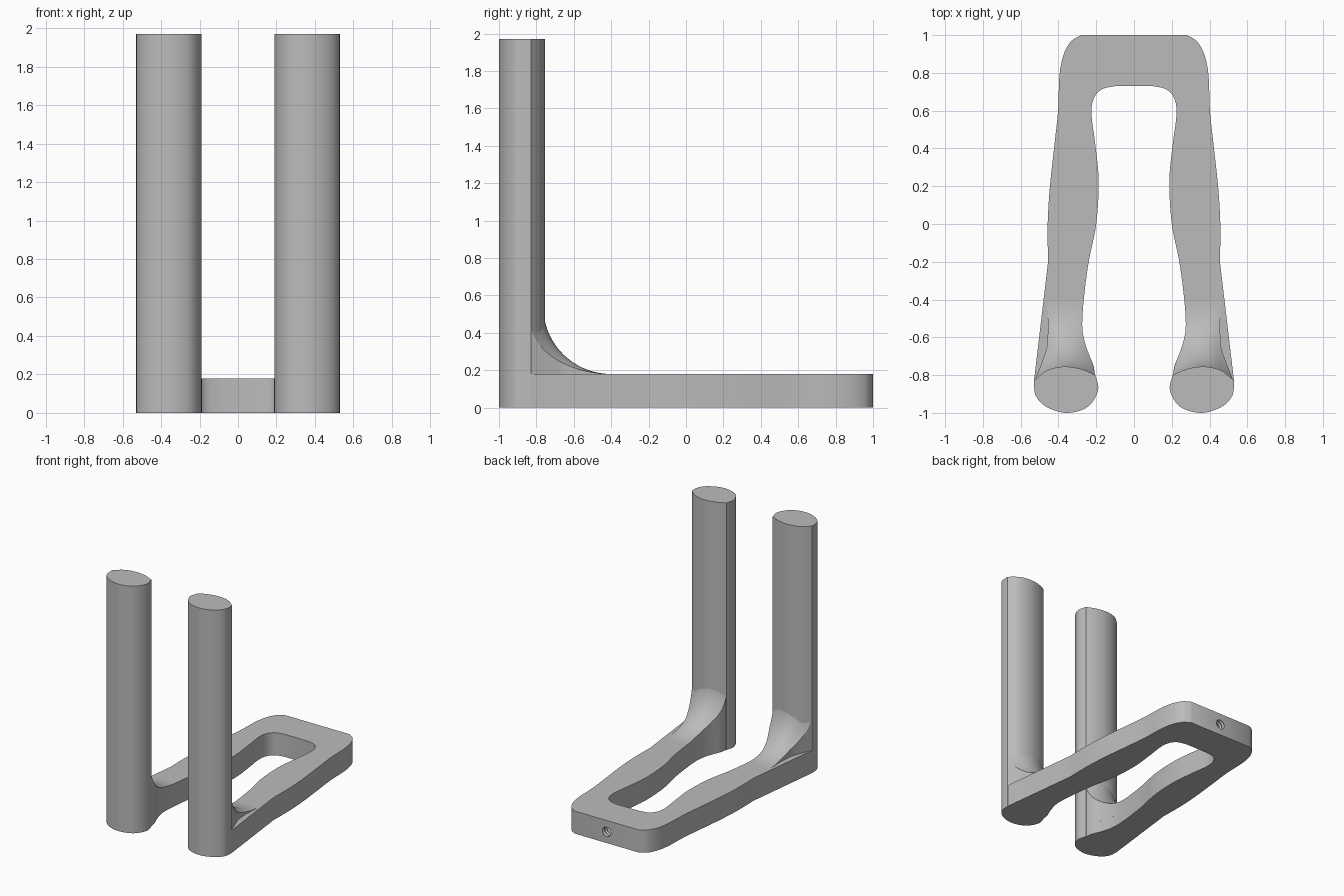
import bpy, bmesh, math
from mathutils import Vector

if "Cube" in bpy.data.objects:
    bpy.data.objects.remove(bpy.data.objects["Cube"])

grey = bpy.data.materials.new("satin grey")
grey.use_nodes = True
grey.diffuse_color = (0.5, 0.5, 0.5, 1)
grey.node_tree.nodes["Principled BSDF"].inputs["Base Color"].default_value = (0.5, 0.5, 0.5, 1)

BASE_H, POST_H = 0.18, 1.97


def spline(pts, steps=6, closed=False):
    """Smooth curve through 2D points."""
    n, out = len(pts), []
    for i in range(n if closed else n - 1):
        ids = [i - 1, i, i + 1, i + 2]
        ids = [k % n if closed else min(max(k, 0), n - 1) for k in ids]
        a, b, c, d = (Vector(pts[k]) for k in ids)
        for j in range(steps):
            t = j / steps
            out.append(b + (c - a) * t / 2 + (a * 2 - b * 5 + c * 4 - d) * t * t / 2
                       + (b * 3 - a - c * 3 + d) * t ** 3 / 2)
    return out if closed else out + [Vector(pts[-1])]


def finish(name, bm):
    bmesh.ops.recalc_face_normals(bm, faces=bm.faces[:])
    mesh = bpy.data.meshes.new(name)
    bm.to_mesh(mesh)
    bm.free()
    mesh.materials.append(grey)
    ob = bpy.data.objects.new(name, mesh)
    bpy.context.collection.objects.link(ob)
    return ob


def smooth(ob):
    bpy.ops.object.select_all(action="DESELECT")
    ob.select_set(True)
    bpy.context.view_layer.objects.active = ob
    bpy.ops.object.shade_smooth_by_angle(angle=math.radians(30))


def prism(name, outline, height):
    bm = bmesh.new()
    face = bm.faces.new([bm.verts.new((p[0], p[1], 0)) for p in outline])
    new = bmesh.ops.extrude_face_region(bm, geom=[face])["geom"]
    bmesh.ops.translate(bm, vec=(0, 0, height),
                        verts=[v for v in new if isinstance(v, bmesh.types.BMVert)])
    return finish(name, bm)


def lookup(table, y):
    """Linear interpolation of x along y."""
    for (x0, y0), (x1, y1) in zip(table, table[1:]):
        if y <= y1:
            return x0 + (x1 - x0) * max(0, (y - y0) / (y1 - y0))
    return table[-1][0]


# U-shaped base, half outlines from the back centre to the leg ends
outer = spline([(0.28, 1), (0.335, 0.965), (0.375, 0.89), (0.395, 0.78), (0.402, 0.6),
                (0.42, 0.43), (0.445, 0.2), (0.457, 0), (0.455, -0.2)])
outer += [Vector((0.53, -0.835))]
inner = spline([(0.1, 0.73), (0.17, 0.713), (0.213, 0.665), (0.225, 0.58), (0.205, 0.42),
                (0.187, 0.23), (0.2, 0), (0.24, -0.2), (0.268, -0.42), (0.273, -0.56),
                (0.25, -0.66), (0.215, -0.75), (0.205, -0.82)])
half = outer + [Vector((0.36, -0.87))] + inner[::-1]
base = prism("base", half + [Vector((-p.x, p.y)) for p in half[::-1]], BASE_H)

# Threaded screw hole in the back edge
bm = bmesh.new()
rings = []
for k in range(14):
    r = 0.042 if k % 2 == 0 else 0.034
    y = 1.02 - k * 0.014
    rings.append([bm.verts.new((r * math.cos(a), y, BASE_H / 2 + r * math.sin(a)))
                  for a in (math.tau * i / 24 for i in range(24))])
for a, b in zip(rings, rings[1:]):
    for i in range(24):
        j = (i + 1) % 24
        bm.faces.new((a[i], a[j], b[j], b[i]))
bm.faces.new(rings[0])
bm.faces.new(rings[-1])
cutter = finish("screw_hole_cutter", bm)
cutter.hide_render = True
mod = base.modifiers.new("screw hole", "BOOLEAN")
mod.object, mod.operation, mod.solver = cutter, "DIFFERENCE", "EXACT"
bpy.context.view_layer.objects.active = base
bpy.ops.object.modifier_apply(modifier=mod.name)
bpy.data.objects.remove(cutter)
smooth(base)

# Post section: rounded front, shallow arc at the back
back_arc = spline([(0.53, -0.83), (0.46, -0.775), (0.37, -0.755), (0.28, -0.768), (0.205, -0.8)])
front_arc = spline([(0.205, -0.8), (0.19, -0.88), (0.245, -0.968), (0.355, -1),
                    (0.46, -0.97), (0.52, -0.91), (0.53, -0.83)])
section = back_arc[:-1] + front_arc[:-1]
arc_table = [(p.y, p.x) for p in back_arc[::-1]]

# Side limits of the fillet behind each post, as (x, y)
fillet_in = [(0.207, -0.82)] + [(p.x, p.y) for p in inner[::-1] if -0.81 < p.y < -0.38]
fillet_out = [(0.528, -0.835), (0.49, -0.74), (0.462, -0.66), (0.454, -0.55), (0.462, -0.4)]


def fillet(name, side, cols=14, rows=18):
    bm = bmesh.new()
    grid = []
    for c in range(cols + 1):
        s = c / cols
        start = lookup(arc_table, 0.207 + 0.321 * s) - 0.008
        top = 0.54 - 0.06 * abs(2 * s - 1) ** 3
        line = []
        for r in range(rows + 1):
            a = math.pi / 2 * r / rows
            y = -0.4 + (start + 0.4) * math.cos(a)
            z = top - (top - BASE_H) * math.sin(a)
            x0, x1 = lookup(fillet_in, y), lookup(fillet_out, y)
            line.append(bm.verts.new((side * (x0 + (x1 - x0) * s), y, z)))
        grid.append(line)
    for a, b in zip(grid, grid[1:]):
        for r in range(rows):
            bm.faces.new((a[r], a[r + 1], b[r + 1], b[r]))
    new = bmesh.ops.extrude_face_region(bm, geom=bm.faces[:])["geom"]
    for v in new:
        if isinstance(v, bmesh.types.BMVert):
            v.co.z = BASE_H / 2
    smooth(finish(name, bm))


for label, side in (("left", 1), ("right", -1)):
    smooth(prism(label + "_post", [(side * p.x, p.y) for p in section], POST_H))
    fillet(label + "_fillet", side)
